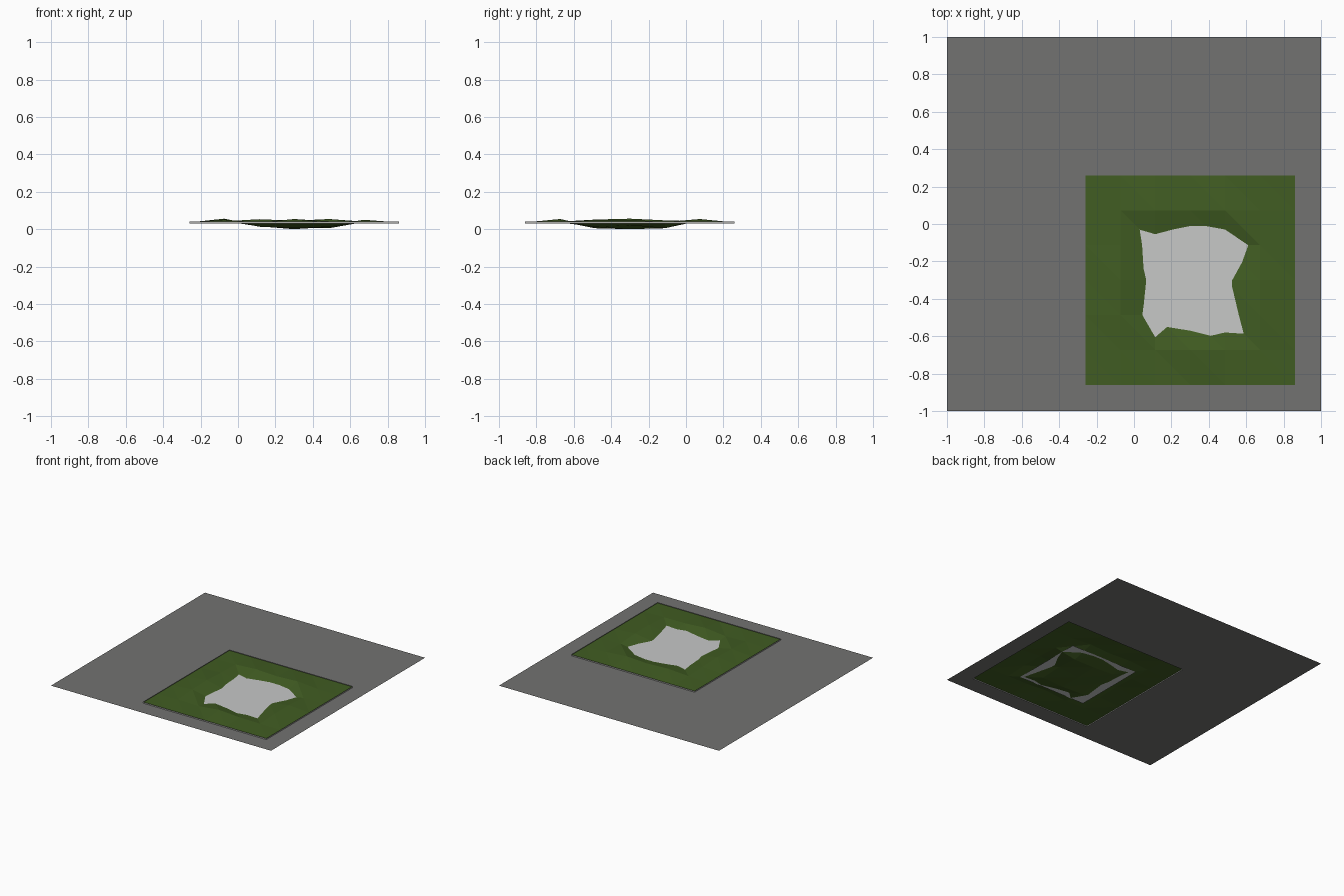
import bpy

if "Cube" in bpy.data.objects:
    bpy.data.objects.remove(bpy.data.objects["Cube"])

X0, Y0, SIZE, N = -0.26, 0.26, 1.12, 6     # garden square: left, back, width, cells
X1, Y1 = X0 + SIZE, Y0 - SIZE
PAVE_Z, CURB_Z, EDGE_Z, WATER_Z = 0.03, 0.04, 0.036, 0.027


def material(name, rgb):
    m = bpy.data.materials.new(name)
    m.diffuse_color = (*rgb, 1)
    m.use_nodes = True
    m.node_tree.nodes["Principled BSDF"].inputs["Base Color"].default_value = m.diffuse_color
    return m


def mesh_object(name, verts, faces, mat):
    me = bpy.data.meshes.new(name)
    me.from_pydata(verts, [], faces)
    me.materials.append(mat)
    me.update()
    ob = bpy.data.objects.new(name, me)
    bpy.context.collection.objects.link(ob)
    return ob


def square(x0, y0, x1, y1, z):
    return [(x0, y0, z), (x1, y0, z), (x1, y1, z), (x0, y1, z)]


grey = material("paving_grey", (0.17, 0.17, 0.165))
light = material("curb_light_grey", (0.42, 0.42, 0.41))
green = material("grass_green", (0.052, 0.108, 0.016))
pale = material("water_pale", (0.57, 0.58, 0.575))

ring = [(i, (i + 1) % 4, (i + 1) % 4 + 4, i + 4) for i in range(4)]

# Pavement sheet with a square opening for the garden
mesh_object("pavement", square(-1, -1, 1, 1, PAVE_Z) + square(X0, Y1, X1, Y0, PAVE_Z),
            ring, grey)

# Thin upright curb around the opening
mesh_object("curb", square(X0, Y1, X1, Y0, PAVE_Z) + square(X0, Y1, X1, Y0, CURB_Z),
            ring, light)

# Grass: inner 5 x 5 heights, back row first; the outer edge is level
heights = [
    [0.042, 0.053, 0.045, 0.054, 0.040],
    [0.047, 0.015, 0.005, 0.005, 0.038],
    [0.056, 0.017, 0.000, 0.021, 0.050],
    [0.051, 0.013, 0.005, 0.012, 0.050],
    [0.040, 0.035, 0.054, 0.042, 0.040],
]
verts, faces = [], []
for r in range(N + 1):
    for c in range(N + 1):
        inside = 0 < r < N and 0 < c < N
        z = heights[r - 1][c - 1] if inside else EDGE_Z
        verts.append((X0 + SIZE * c / N, Y0 - SIZE * r / N, z))
for r in range(N):
    for c in range(N):
        a = r * (N + 1) + c
        b, d, e = a + 1, a + N + 1, a + N + 2
        faces += [(a, d, e), (a, e, b)]
mesh_object("grass", verts, faces, green)

# Pond surface, cut by the grass slopes
mesh_object("pond_water", square(-0.01, -0.61, 0.61, 0.01, WATER_Z), [(0, 1, 2, 3)], pale)
